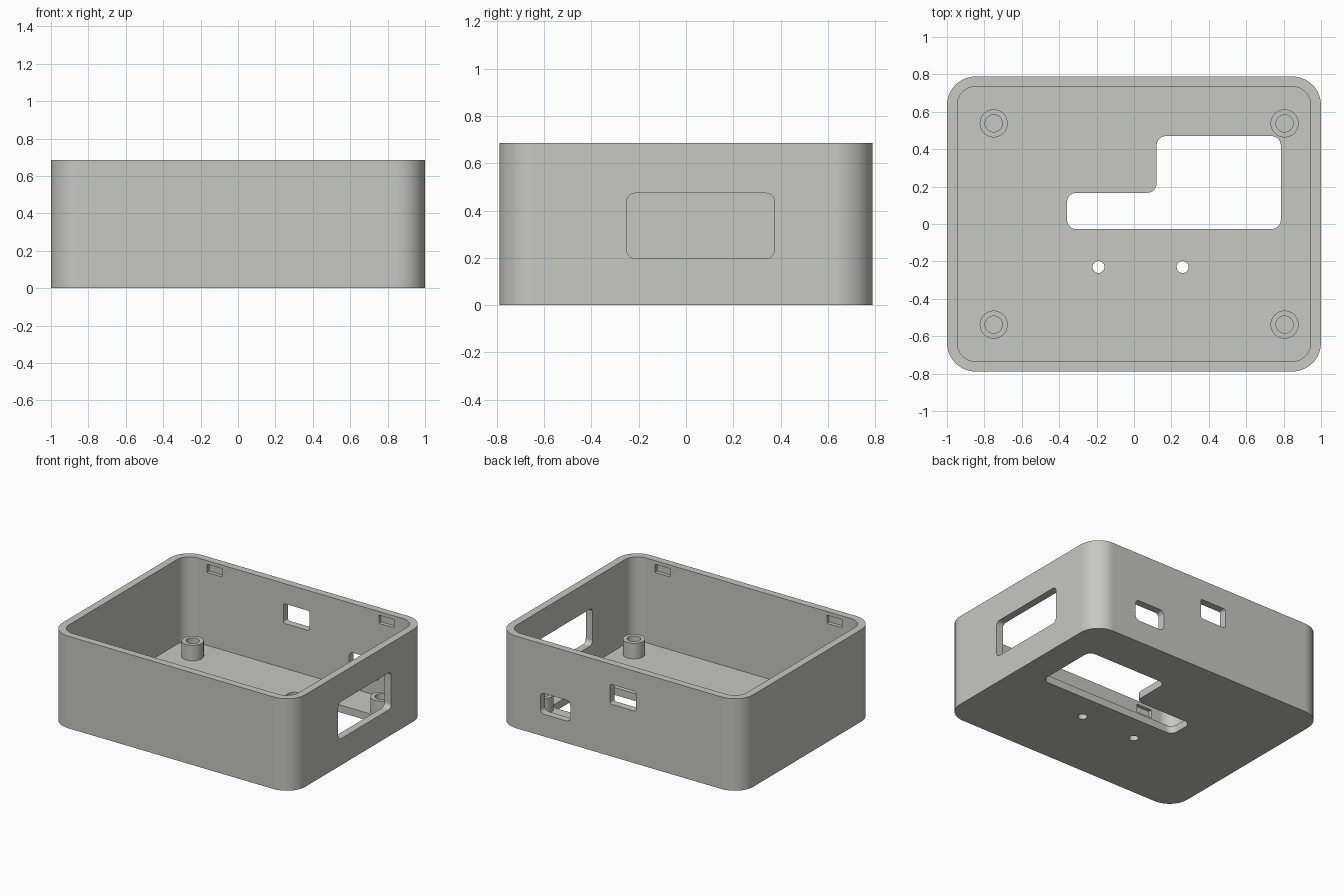
import bpy, bmesh, math
from mathutils import Vector, Matrix

if "Cube" in bpy.data.objects:
    bpy.data.objects.remove(bpy.data.objects["Cube"])

grey = bpy.data.materials.new("warm_grey_plastic")
grey.diffuse_color = (0.57, 0.57, 0.545, 1)
grey.use_nodes = True
grey.node_tree.nodes["Principled BSDF"].inputs["Base Color"].default_value = grey.diffuse_color


def rounded(points, r, n=10):
    """Outline with every right-angled corner (convex or concave) filleted."""
    if r == 0:
        return [Vector(p) for p in points]
    pts = [Vector(p) for p in points]
    out = []
    for i, p in enumerate(pts):
        d1 = (pts[i - 1] - p).normalized()
        d2 = (pts[(i + 1) % len(pts)] - p).normalized()
        c = p + r * (d1 + d2)
        for k in range(n + 1):
            t = math.pi / 2 * k / n
            out.append(c - r * (d2 * math.cos(t) + d1 * math.sin(t)))
    return out


def rect(u0, u1, v0, v1, r=0.0, n=10):
    return rounded([(u0, v0), (u1, v0), (u1, v1), (u0, v1)], r, n)


def circle(cx, cy, r, n=40):
    return [Vector((cx + r * math.cos(2 * math.pi * k / n),
                    cy + r * math.sin(2 * math.pi * k / n))) for k in range(n)]


def prism(name, outline, lo, hi, axis="z"):
    """Extrude a 2D outline from lo to hi along an axis."""
    place = {"z": lambda u, v, w: (u, v, w),
             "y": lambda u, v, w: (u, w, v),
             "x": lambda u, v, w: (w, u, v)}[axis]
    bm = bmesh.new()
    a = [bm.verts.new(place(p.x, p.y, lo)) for p in outline]
    b = [bm.verts.new(place(p.x, p.y, hi)) for p in outline]
    bm.faces.new(a)
    bm.faces.new(b)
    for i in range(len(a)):
        j = (i + 1) % len(a)
        bm.faces.new((a[i], a[j], b[j], b[i]))
    bmesh.ops.recalc_face_normals(bm, faces=bm.faces)
    mesh = bpy.data.meshes.new(name)
    bm.to_mesh(mesh)
    bm.free()
    mesh.materials.append(grey)
    ob = bpy.data.objects.new(name, mesh)
    bpy.context.collection.objects.link(ob)
    return ob


def select(ob):
    bpy.ops.object.select_all(action="DESELECT")
    ob.select_set(True)
    bpy.context.view_layer.objects.active = ob


def cut(ob, cutter):
    select(ob)
    m = ob.modifiers.new("cut", "BOOLEAN")
    m.operation, m.solver, m.object = "DIFFERENCE", "EXACT", cutter
    bpy.ops.object.modifier_apply(modifier=m.name)
    bpy.data.objects.remove(cutter)


def finish(ob):
    select(ob)
    bpy.ops.object.shade_smooth_by_angle(angle=math.radians(30))
    w = ob.modifiers.new("even_shading", "WEIGHTED_NORMAL")
    w.keep_sharp = True


FLOOR, TOP = 0.055, 0.685

# Open-topped case with rounded vertical corners
case = prism("case", rect(-1, 1, -0.789, 0.789, 0.155), 0, TOP)
cut(case, prism("cavity", rect(-0.945, 0.945, -0.735, 0.735, 0.1), FLOOR, 1))

# Stepped opening in the floor
step = [(-0.358, -0.027), (0.785, -0.027), (0.785, 0.47),
        (0.121, 0.47), (0.121, 0.167), (-0.358, 0.167)]
cut(case, prism("floor_opening", rounded(step, 0.05), -0.1, 0.1))

# Two small screw holes in the floor
for x in (-0.19, 0.26):
    cut(case, prism("screw_hole", circle(x, -0.23, 0.032), -0.1, 0.1))

# Large port in the right wall, two ports in the back wall
cut(case, prism("right_port", rect(-0.25, 0.373, 0.198, 0.473, 0.033), 0.9, 1.1, "x"))
cut(case, prism("back_port_low", rect(0.4, 0.647, 0.165, 0.32, 0.033), 0.7, 0.9, "y"))
cut(case, prism("back_port_high", rect(-0.142, 0.073, 0.388, 0.535, 0.015), 0.7, 0.9, "y"))

# Blind lid-catch slots near the rim, inside the front and back walls
for sx in (-1, 1):
    for sy in (-1, 1):
        x0, x1 = sorted((sx * 0.645, sx * 0.77))
        y0, y1 = sorted((sy * 0.7, sy * 0.762))
        cut(case, prism("catch_slot", rect(x0, x1, 0.597, 0.658), y0, y1, "y"))
finish(case)

# Hollow standoff posts on the floor
for x in (-0.75, 0.805):
    for y in (-0.538, 0.538):
        post = prism("standoff_post", circle(x, y, 0.075), FLOOR, 0.17)
        cut(post, prism("bore", circle(x, y, 0.046), 0, 0.3))
        finish(post)
